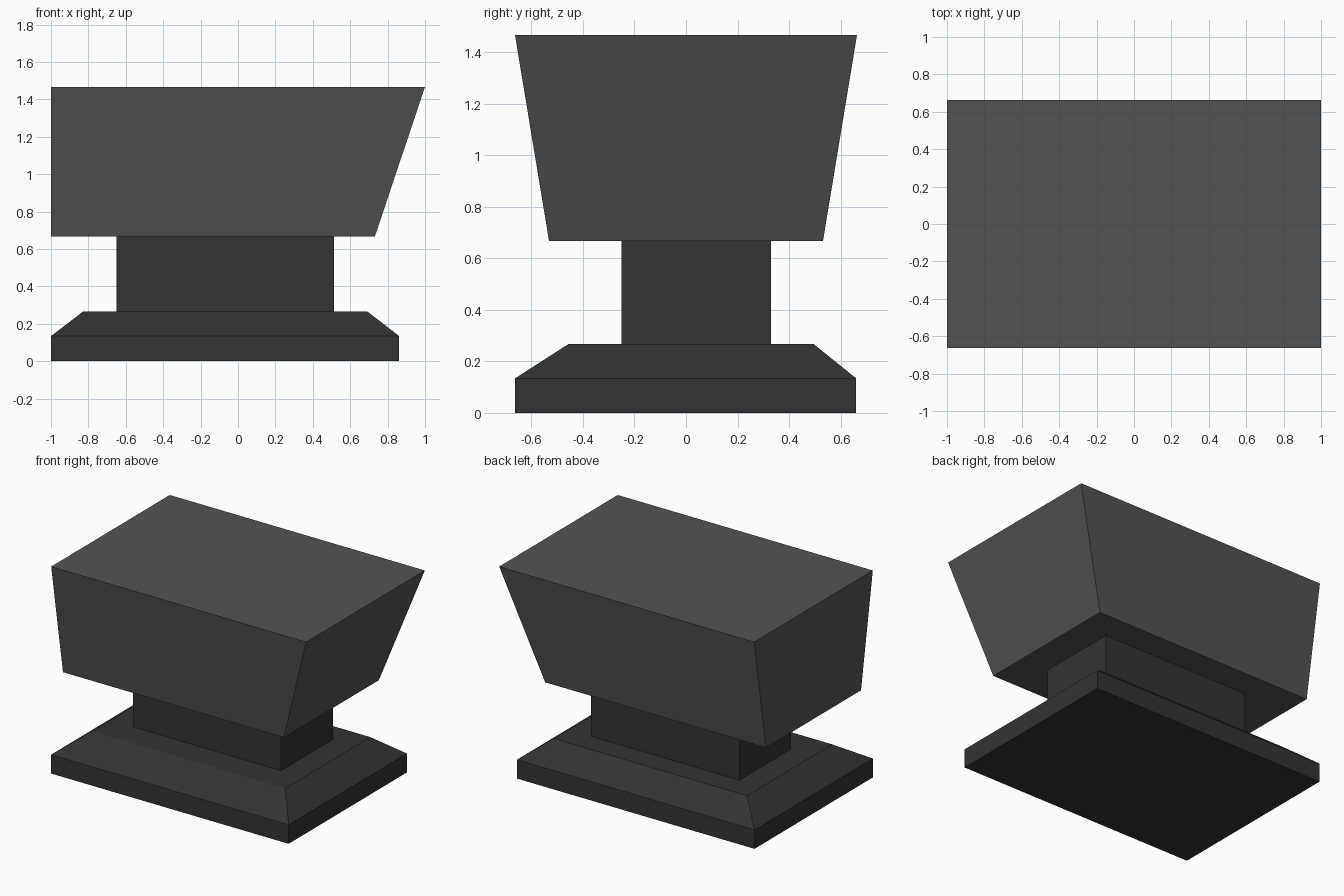
import bpy
import bmesh

if "Cube" in bpy.data.objects:
    bpy.data.objects.remove(bpy.data.objects["Cube"])


def material(name, value):
    m = bpy.data.materials.new(name)
    m.diffuse_color = (value, value, value, 1)
    m.use_nodes = True
    m.node_tree.nodes["Principled BSDF"].inputs["Base Color"].default_value = m.diffuse_color
    return m


def block(name, sections, mat):
    """Stack rectangular sections (x0, x1, y0, y1, z) into a closed solid."""
    bm = bmesh.new()
    rings = [[bm.verts.new((x, y, z)) for x, y in ((x0, y0), (x1, y0), (x1, y1), (x0, y1))]
             for x0, x1, y0, y1, z in sections]
    for low, high in zip(rings, rings[1:]):
        for i in range(4):
            j = (i + 1) % 4
            bm.faces.new((low[i], low[j], high[j], high[i]))
    bm.faces.new(rings[0][::-1])
    bm.faces.new(rings[-1])
    mesh = bpy.data.meshes.new(name)
    bm.to_mesh(mesh)
    bm.free()
    mesh.materials.append(mat)
    obj = bpy.data.objects.new(name, mesh)
    bpy.context.collection.objects.link(obj)


dark = material("dark grey", 0.033)
light = material("mid grey", 0.087)

# Plinth with sloped shoulders
block("base", [(-1, 0.862, -0.664, 0.661, 0),
               (-1, 0.862, -0.664, 0.661, 0.134),
               (-0.826, 0.69, -0.457, 0.496, 0.267)], dark)

# Off-centre upright
block("neck", [(-0.65, 0.513, -0.25, 0.33, 0.267),
               (-0.65, 0.513, -0.25, 0.33, 0.668)], dark)

# Flared head with one vertical side
block("head", [(-1, 0.732, -0.532, 0.532, 0.668),
               (-1, 1, -0.664, 0.664, 1.467)], light)
